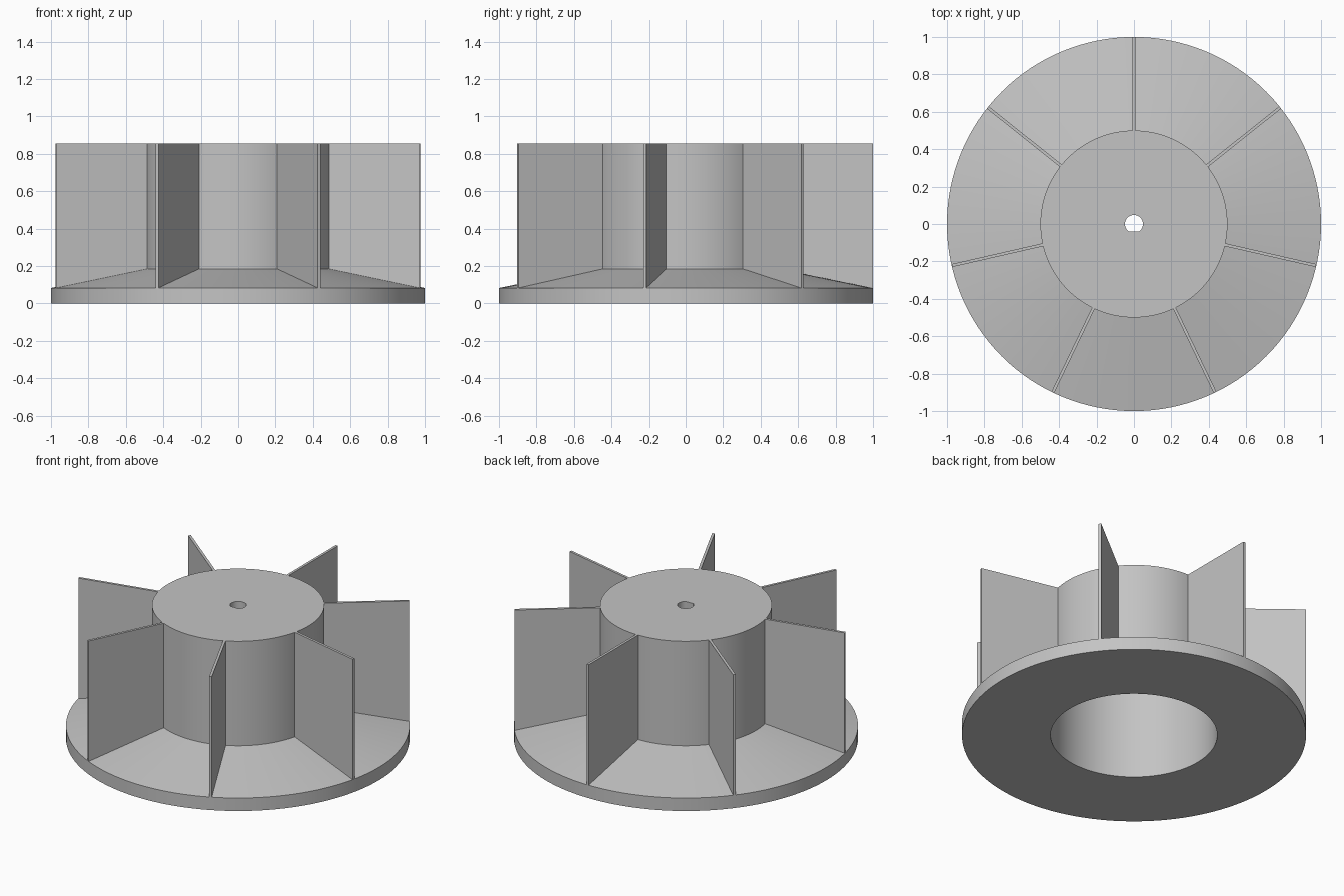
import bpy, bmesh, math
from mathutils import Matrix

cube = bpy.data.objects.get("Cube")
if cube:
    bpy.data.objects.remove(cube, do_unlink=True)

SEGMENTS = 128
BLADES = 7
HEIGHT = 0.855
RIM_Z = 0.083
HUB_R, BORE_R, HOLE_R, FLAT_Y = 0.5, 0.484, 0.048, -0.04

grey = bpy.data.materials.new("plain grey")
grey.use_nodes = True
colour = (0.55, 0.55, 0.55, 1)
grey.diffuse_color = colour
grey.node_tree.nodes["Principled BSDF"].inputs["Base Color"].default_value = colour


def finish(bm, name):
    """Turn a bmesh into a shaded, coloured object."""
    bmesh.ops.recalc_face_normals(bm, faces=bm.faces)
    mesh = bpy.data.meshes.new(name)
    bm.to_mesh(mesh)
    bm.free()
    mesh.materials.append(grey)
    obj = bpy.data.objects.new(name, mesh)
    bpy.context.collection.objects.link(obj)
    bpy.ops.object.select_all(action="DESELECT")
    obj.select_set(True)
    bpy.context.view_layer.objects.active = obj
    bpy.ops.object.shade_smooth_by_angle(angle=math.radians(20))
    return obj


# Hollow hub and sloping base disc: one closed profile turned about z
ROOF_Z = HEIGHT - 0.07
profile = [(1, 0), (1, RIM_Z), (HUB_R, 0.185), (HUB_R, HEIGHT),
           (HOLE_R, HEIGHT), (HOLE_R, ROOF_Z), (BORE_R, ROOF_Z), (BORE_R, 0)]
bm = bmesh.new()
rings = []
for r, z in profile:
    ring = []
    for i in range(SEGMENTS):
        a = math.tau * i / SEGMENTS
        y = r * math.sin(a)
        if r == HOLE_R:                      # flat side of the shaft hole
            y = max(y, FLAT_Y)
        ring.append(bm.verts.new((r * math.cos(a), y, z)))
    rings.append(ring)
for k, ring in enumerate(rings):
    after = rings[(k + 1) % len(rings)]
    for i in range(SEGMENTS):
        j = (i + 1) % SEGMENTS
        bm.faces.new((ring[i], ring[j], after[j], after[i]))
finish(bm, "hub_and_base")

# Straight radial blades, bottom edge sunk into the sloping base
outline = [(0.492, 0.12), (0.999, RIM_Z - 0.02), (0.999, HEIGHT), (0.492, HEIGHT)]
for n in range(BLADES):
    bm = bmesh.new()
    face = bm.faces.new([bm.verts.new((x, -0.008, z)) for x, z in outline])
    side = bmesh.ops.extrude_face_region(bm, geom=[face])["geom"]
    bmesh.ops.translate(bm, vec=(0, 0.016, 0),
                        verts=[v for v in side if isinstance(v, bmesh.types.BMVert)])
    turn = Matrix.Rotation(math.pi / 2 + math.tau * n / BLADES, 4, "Z")
    bmesh.ops.transform(bm, matrix=turn, verts=bm.verts)
    finish(bm, f"blade_{n + 1}")
